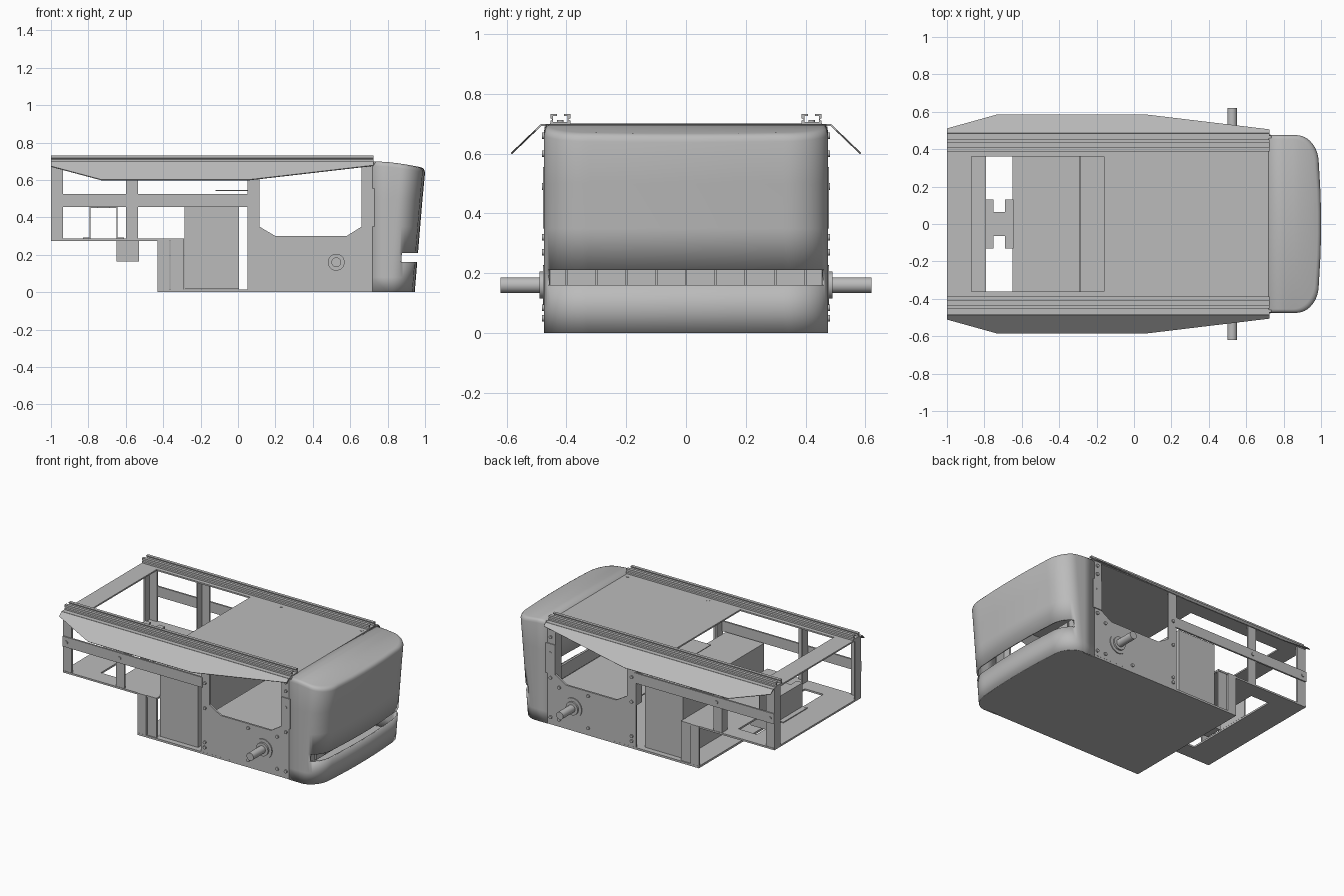
import bpy, bmesh, math
from mathutils import Vector

cube = bpy.data.objects.get("Cube")
if cube:
    bpy.data.objects.remove(cube)

grey = bpy.data.materials.new("plain grey")
grey.use_nodes = True
COLOUR = (0.5, 0.5, 0.5, 1)
grey.diffuse_color = COLOUR
grey.node_tree.nodes["Principled BSDF"].inputs["Base Color"].default_value = COLOUR


def finish(name, bm, smooth=False):
    bmesh.ops.recalc_face_normals(bm, faces=bm.faces)
    mesh = bpy.data.meshes.new(name)
    bm.to_mesh(mesh)
    bm.free()
    mesh.materials.append(grey)
    ob = bpy.data.objects.new(name, mesh)
    bpy.context.collection.objects.link(ob)
    if smooth:
        bpy.ops.object.select_all(action='DESELECT')
        ob.select_set(True)
        bpy.context.view_layer.objects.active = ob
        bpy.ops.object.shade_smooth_by_angle(angle=math.radians(35))
    return ob


def box(name, x, y, z):
    bm = bmesh.new()
    bmesh.ops.create_cube(bm, size=1)
    for v in bm.verts:
        v.co = Vector([(r[0] + r[1]) / 2 + c * (r[1] - r[0]) for c, r in zip(v.co, (x, y, z))])
    return finish(name, bm)


def prism(name, pts, shift):
    """Extrude a closed loop of 3D points along a vector."""
    bm = bmesh.new()
    face = bm.faces.new([bm.verts.new(p) for p in pts])
    new = bmesh.ops.extrude_face_region(bm, geom=[face])["geom"]
    bmesh.ops.translate(bm, vec=shift, verts=[g for g in new if isinstance(g, bmesh.types.BMVert)])
    # restore the starting cap if the extrusion consumed it
    if not face.is_valid:
        bmesh.ops.holes_fill(bm, edges=bm.edges)
    return finish(name, bm)


def rod(name, centre, r, depth, axis="Y", sides=32):
    bm = bmesh.new()
    bmesh.ops.create_cone(bm, cap_ends=True, segments=sides, radius1=r, radius2=r, depth=depth)
    for v in bm.verts:
        x, y, z = v.co
        v.co = Vector(centre) + Vector((x, z, y) if axis == "Y" else (x, y, z))
    return finish(name, bm, True)


def span(s, a, b):
    return tuple(sorted((s * a, s * b)))


# Rounded nose outline: flat sides, elliptical corners, gently bowed front
W, BACK = 0.475, 0.72


def outline(z, inset=0.0):
    front = 0.945 + 0.055 * min(z, 0.66) / 0.66 - inset
    rx, ry, w = 0.12, 0.15, W - inset
    half = [(BACK, w), (0.8, w)]
    for i in range(13):
        a = math.pi / 2 * i / 12
        half.append((front - 0.012 - rx + rx * math.sin(a), w - ry + ry * math.cos(a)))
    half += [(front - 0.003, 0.17), (front, 0.06)]
    return half + [(x, -y) for x, y in reversed(half)]


def top_z(x):
    return 0.7 - 0.037 * max(0, (x - 0.73) / 0.27) ** 1.6


# Nose cover with wrap-around sensor slot
bm = bmesh.new()
rings = []
for z in (0, 0.08, 0.16, 0.21, 0.35, 0.5):
    rings.append([bm.verts.new((x, y, z)) for x, y in outline(z)])
for inset, drop in ((0, 0.025), (0.003, 0.012), (0.009, 0.004), (0.02, 0)):
    rings.append([bm.verts.new((x, y, top_z(x) - drop)) for x, y in outline(0.66, inset)])
n = len(rings[0])
for k in range(len(rings) - 1):
    for i in range(n - 1):
        a, b = rings[k], rings[k + 1]
        mid = (a[i].co.x + a[i + 1].co.x) / 2
        if k == 2 and mid > 0.865:
            continue
        bm.faces.new((a[i], a[i + 1], b[i + 1], b[i]))
cap = rings[-1]
for i in range(n // 2 - 1):
    bm.faces.new((cap[i], cap[i + 1], cap[n - 2 - i], cap[n - 1 - i]))
nose = finish("nose_cover", bm, True)
shell = nose.modifiers.new("thickness", "SOLIDIFY")
shell.thickness = 0.01
shell.offset = -1

# Sensor strip recessed behind the slot
box("sensor_strip", (0.85, 0.865), (-0.46, 0.46), (0.14, 0.23))
for i in range(9):
    y = -0.4 + 0.1 * i
    box("sensor_rib", (0.865, 0.875), (y - 0.004, y + 0.004), (0.15, 0.22))

# Floor plate following the nose
prism("floor_plate", [(-0.43, W, 0)] + [(x, y, 0) for x, y in outline(0, 0.003)] + [(-0.43, -W, 0)], (0, 0, 0.014))

# Top deck around the hatch opening
TOP = (0.688, 0.698)
box("deck_main", (-0.16, 0.735), (-0.47, 0.47), TOP)
box("deck_end_strip", (-1, -0.87), (-0.47, 0.47), TOP)

# Rear shelf with a central opening
SHELF = (0.274, 0.286)
box("shelf_end", (-1, -0.79), (-0.47, 0.47), SHELF)
box("shelf_inner", (-0.65, -0.29), (-0.47, 0.47), SHELF)

# Portal bracket bridging the opening, with two notches in its top
for x in (-0.795, -0.65):
    box("bracket_leg", (x, x + 0.006), (-0.13, 0.13), (0.286, 0.455))
box("bracket_foot", (-0.83, -0.79), (-0.13, 0.13), (0.286, 0.292))
box("bracket_foot", (-0.65, -0.61), (-0.13, 0.13), (0.286, 0.292))
box("bracket_top", (-0.795, -0.644), (-0.065, 0.065), (0.449, 0.455))

# Sensor block hung below the shelf
box("hanging_block", (-0.65, -0.53), (-0.06, 0.06), (0.165, 0.274))

# Battery box and inner tray
box("battery_box", (-0.285, 0.005), (-0.44, 0.44), (0.016, 0.47))
box("inner_tray", (0.12, 0.66), (-0.46, 0.46), (0.285, 0.293))
box("small_shelf", (-0.12, 0.05), (-0.1, 0.1), (0.541, 0.546))

side_profile = [(0.05, 0.014), (0.73, 0.014), (0.73, 0.69), (0.66, 0.69), (0.66, 0.35), (0.58, 0.3),
                (0.2, 0.3), (0.115, 0.35), (0.115, 0.69), (0.05, 0.69)]
flap_profile = [(-1, 0), (0.725, 0), (0.725, 0.2), (0.06, 1), (-0.73, 1), (-1, 0.25)]
rail_profile = [(-.033, 0), (.033, 0), (.033, .014), (.026, .018), (.033, .022), (.033, .036), (.012, .036),
                (.012, .029), (.024, .029), (.024, .01), (-.024, .01), (-.024, .029), (-.012, .029),
                (-.012, .036), (-.033, .036), (-.033, .022), (-.026, .018), (-.033, .014)]

for s in (1, -1):
    # Deck and shelf edges beside their openings
    box("deck_side", (-0.87, -0.16), span(s, 0.36, 0.47), TOP)
    box("shelf_side", (-0.79, -0.65), span(s, 0.36, 0.47), SHELF)
    for x in (-0.795, -0.69):
        box("bracket_top_finger", (x, x + 0.045), span(s, 0.065, 0.13), (0.449, 0.455))

    # Side plate, long beam and angle posts
    prism("side_plate", [(x, s * 0.46, z) for x, z in side_profile], (0, s * 0.013, 0))
    box("side_beam", (-1, 0.06), span(s, 0.463, 0.475), (0.455, 0.525))
    for x in (-1, -0.6):
        box("post_face", (x, x + 0.065), span(s, 0.455, 0.467), (0.286, 0.69))
        box("post_flange", (x, x + 0.01), span(s, 0.405, 0.46), (0.286, 0.69))
    box("mid_post_flange", (0.05, 0.06), span(s, 0.405, 0.46), (0.3, 0.69))
    box("nose_post_flange", (0.66, 0.67), span(s, 0.405, 0.46), (0.3, 0.69))
    box("nose_joint_plate", (0.66, 0.73), span(s, 0.472, 0.479), (0.35, 0.555))

    # Step panel below the shelf
    box("step_panel", (-0.43, -0.366), span(s, 0.462, 0.474), (0.014, 0.286))
    box("step_panel_inner", (-0.36, -0.29), span(s, 0.455, 0.467), (0.014, 0.276))
    box("step_flange", (-0.376, -0.366), span(s, 0.4, 0.465), (0.014, 0.276))

    # Slanted flap and its mounting lip
    prism("side_flap", [(x, s * (0.482 + 0.1 * t), 0.694 - 0.096 * t) for x, t in flap_profile],
          (0, s * 0.004, 0.004))
    box("flap_lip", (-1, 0.725), span(s, 0.44, 0.485), (0.692, 0.699))

    # Slotted top rail with screws
    prism("top_rail", [(-1, s * 0.42 + y, 0.696 + z) for y, z in rail_profile], (1.725, 0, 0))
    for x in (-0.97, -0.57, 0.08, 0.69):
        rod("rail_screw", (x, s * 0.42, 0.708), 0.011, 0.008, "Z", 16)
    for x in (0.08, 0.69):
        rod("deck_screw", (x, s * 0.355, 0.698), 0.011, 0.004, "Z", 16)

    # Drive axle, hub rings and motor
    for r, a, b in ((0.067, 0.47, 0.479), (0.045, 0.475, 0.49), (0.026, 0.48, 0.62), (0.06, 0.2, 0.465)):
        rod("drive_axle", (0.525, s * (a + b) / 2, 0.16), r, b - a)

    # Side screws
    for x, z in ((-0.97, 0.49), (-0.565, 0.49), (0.08, 0.49), (0.08, 0.32), (0.08, 0.05), (0.08, 0.085),
                 (0.41, 0.27), (0.63, 0.27), (0.41, 0.05), (0.63, 0.05), (0.695, 0.32), (0.695, 0.05),
                 (0.695, 0.49), (0.695, 0.6), (0.695, 0.66)):
        rod("side_screw", (x, s * 0.474, z), 0.011, 0.014, "Y", 16)
